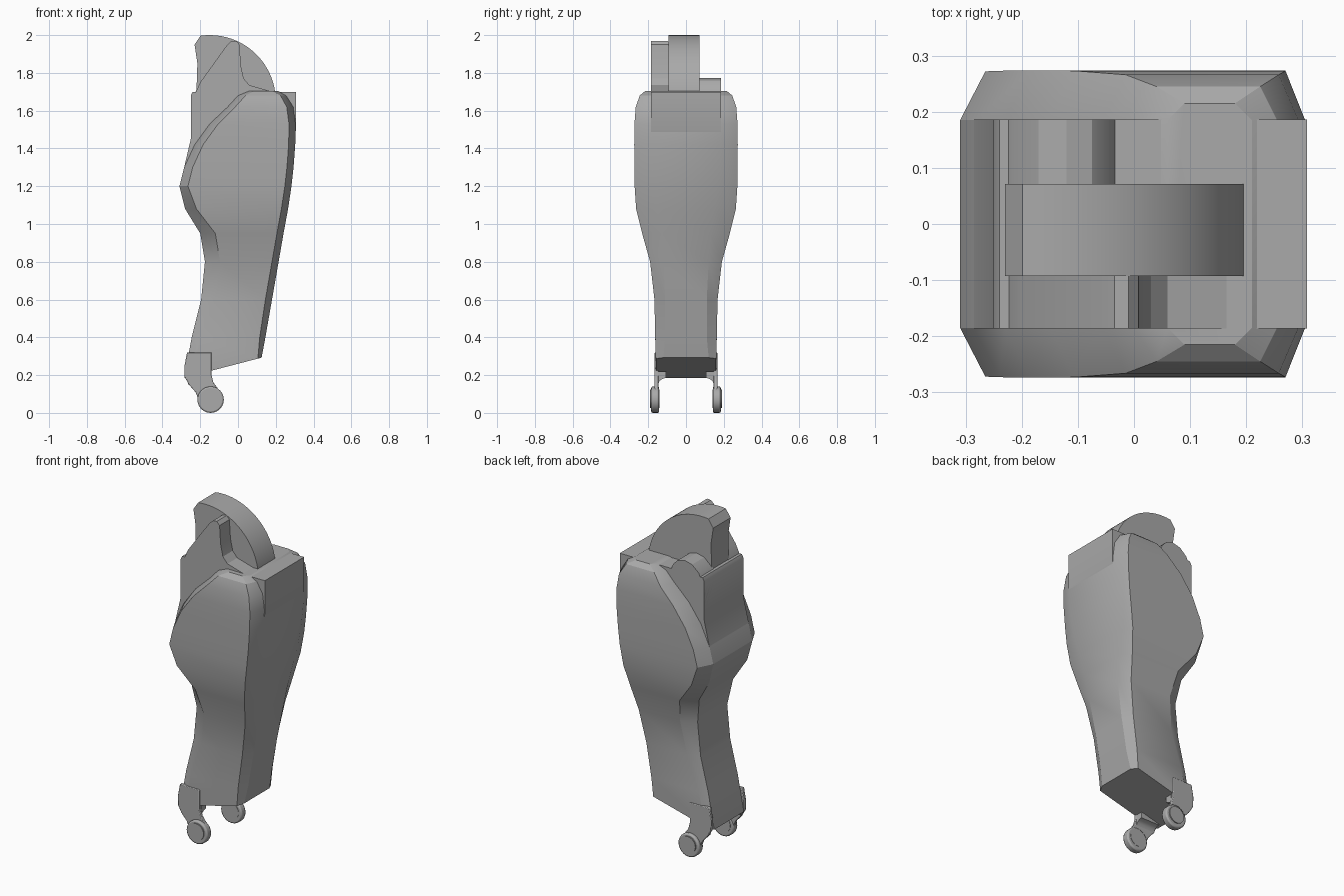
import bpy, bmesh, math

cube = bpy.data.objects.get("Cube")
if cube:
    bpy.data.objects.remove(cube, do_unlink=True)

grey = bpy.data.materials.new("plain_grey")
grey.use_nodes = True
GREY = (0.4, 0.4, 0.4, 1)
grey.diffuse_color = GREY
grey.node_tree.nodes["Principled BSDF"].inputs["Base Color"].default_value = GREY


def finish(name, bm, angle=28, bevel=0.0):
    """Turn a bmesh into a shaded object."""
    bmesh.ops.recalc_face_normals(bm, faces=bm.faces)
    mesh = bpy.data.meshes.new(name)
    bm.to_mesh(mesh)
    bm.free()
    mesh.materials.append(grey)
    obj = bpy.data.objects.new(name, mesh)
    bpy.context.scene.collection.objects.link(obj)
    bpy.ops.object.select_all(action='DESELECT')
    obj.select_set(True)
    bpy.context.view_layer.objects.active = obj
    if bevel:
        mod = obj.modifiers.new("soft_edge", 'BEVEL')
        mod.width = bevel
        mod.segments = 2
        mod.limit_method = 'ANGLE'
        mod.angle_limit = math.radians(50)
    bpy.ops.object.shade_smooth_by_angle(angle=math.radians(angle))
    return obj


def prism(name, outline, y0, y1, **options):
    """Extrude an x-z outline between two depths."""
    bm = bmesh.new()
    face = bm.faces.new([bm.verts.new((x, y0, z)) for x, z in outline])
    moved = bmesh.ops.extrude_face_region(bm, geom=[face])["geom"]
    verts = [v for v in moved if isinstance(v, bmesh.types.BMVert)]
    bmesh.ops.translate(bm, verts=verts, vec=(0, y1 - y0, 0))
    return finish(name, bm, **options)


def arc(cx, cz, radius, start, end, count):
    """Points on a circular arc, angles in degrees."""
    steps = [math.radians(start + (end - start) * i / (count - 1)) for i in range(count)]
    return [(cx + radius * math.cos(a), cz + radius * math.sin(a)) for a in steps]


# Shin shell: eight-sided sections lofted upward
# height, left, right, half depth, left chamfer, right chamfer, right flat, left flat
stations = [
    (.26, -.285, .125, .16, .03, .02, .12, .14),
    (.4, -.245, .145, .163, .05, .03, .11, .14),
    (.6, -.195, .18, .167, .07, .035, .11, .14),
    (.8, -.175, .215, .19, .08, .035, .12, .14),
    (.95, -.2, .241, .232, .08, .035, .13, .16),
    (1.08, -.28, .265, .264, .06, .035, .15, .18),
    (1.2, -.31, .283, .272, .045, .035, .17, .185),
    (1.3, -.285, .294, .273, .045, .035, .18, .185),
    (1.42, -.23, .303, .274, .045, .035, .185, .185),
    (1.53, -.15, .305, .273, .045, .035, .185, .185),
    (1.62, -.055, .293, .266, .04, .035, .185, .185),
    (1.68, .0, .255, .245, .04, .03, .185, .185),
    (1.705, .06, .21, .215, .03, .03, .185, .185),
]
bm = bmesh.new()
rings = []
for z, left, right, depth, cut_l, cut_r, flat_r, flat_l in stations:
    half = [(left, flat_l), (left + cut_l, depth), (right - cut_r, depth), (right, flat_r)]
    section = half + [(x, -y) for x, y in reversed(half)]
    tilt = 0.26 if not rings else 0  # the underside slopes up to the right
    rings.append([bm.verts.new((x, y, z + tilt * x)) for x, y in section])
for low, high in zip(rings, rings[1:]):
    for i in range(len(low)):
        j = (i + 1) % len(low)
        bm.faces.new((low[i], low[j], high[j], high[i]))
bm.faces.new(rings[0])
bm.faces.new(rings[-1])
finish("shin_shell", bm, angle=24)

# Upper core block between the two side cheeks
core = [(-.25, 1.68), (-.25, 1.45), (-.285, 1.3), (-.24, 1.15), (.2, 1.15),
        (.28, 1.4), (.308, 1.5), (.308, 1.7), (-.24, 1.7)]
prism("core_block", core, -.186, .186)

# Raised lugs either side of the knee disc
front_lug = [(-.25, 1.5), (-.25, 1.64), (-.2, 1.75), (-.06, 1.945), (-.035, 1.968),
             (-.01, 1.97), (.008, 1.95), (.015, 1.84), (.03, 1.77), (.06, 1.735),
             (.12, 1.718), (.2, 1.695), (.2, 1.5)]
prism("front_knee_lug", front_lug, -.186, -.08)
back_lug = [(-.25, 1.5), (-.25, 1.64), (-.215, 1.72), (-.17, 1.76), (-.12, 1.772),
            (-.075, 1.76), (-.045, 1.73), (-.03, 1.69), (-.03, 1.5)]
prism("back_knee_lug", back_lug, .06, .186)

# Knee disc: a rounded sector standing above the block
disc = arc(-.15, 1.65, .35, 3, 98, 22)
disc += [(-.23, 1.95), (-.215, 1.85), (-.22, 1.7), (-.22, 1.6), (.15, 1.6)]
prism("knee_disc", disc, -.093, .071)

# Ankle fork: a curved arm, an eye and a pin on each side
arm = [(-.27, .32), (-.283, .25), (-.282, .19), (-.26, .15), (-.225, .11), (-.205, .06)]
arm += [(-.145, .06), (-.1, .12), (-.13, .16), (-.14, .2), (-.14, .32)]
for side, label in ((-1, "front"), (1, "back")):
    prism(label + "_ankle_arm", arm, side * .145, side * .166, bevel=.004)
    prism(label + "_ankle_eye", arc(-.145, .07, .07, 0, 345, 24),
          side * .142, side * .184, bevel=.008)
    prism(label + "_ankle_pin", arc(-.145, .075, .05, 0, 345, 24),
          side * .14, side * .19)
    # Fillet where the arm meets the underside
    bm = bmesh.new()
    profile = [(.147, .15), (.14, .17), (.125, .18), (.105, .186), (.105, .22), (.147, .22)]
    face = bm.faces.new([bm.verts.new((-.265, side * y, z)) for y, z in profile])
    moved = bmesh.ops.extrude_face_region(bm, geom=[face])["geom"]
    bmesh.ops.translate(bm, vec=(.125, 0, 0),
                        verts=[v for v in moved if isinstance(v, bmesh.types.BMVert)])
    finish(label + "_ankle_fillet", bm, angle=40)
